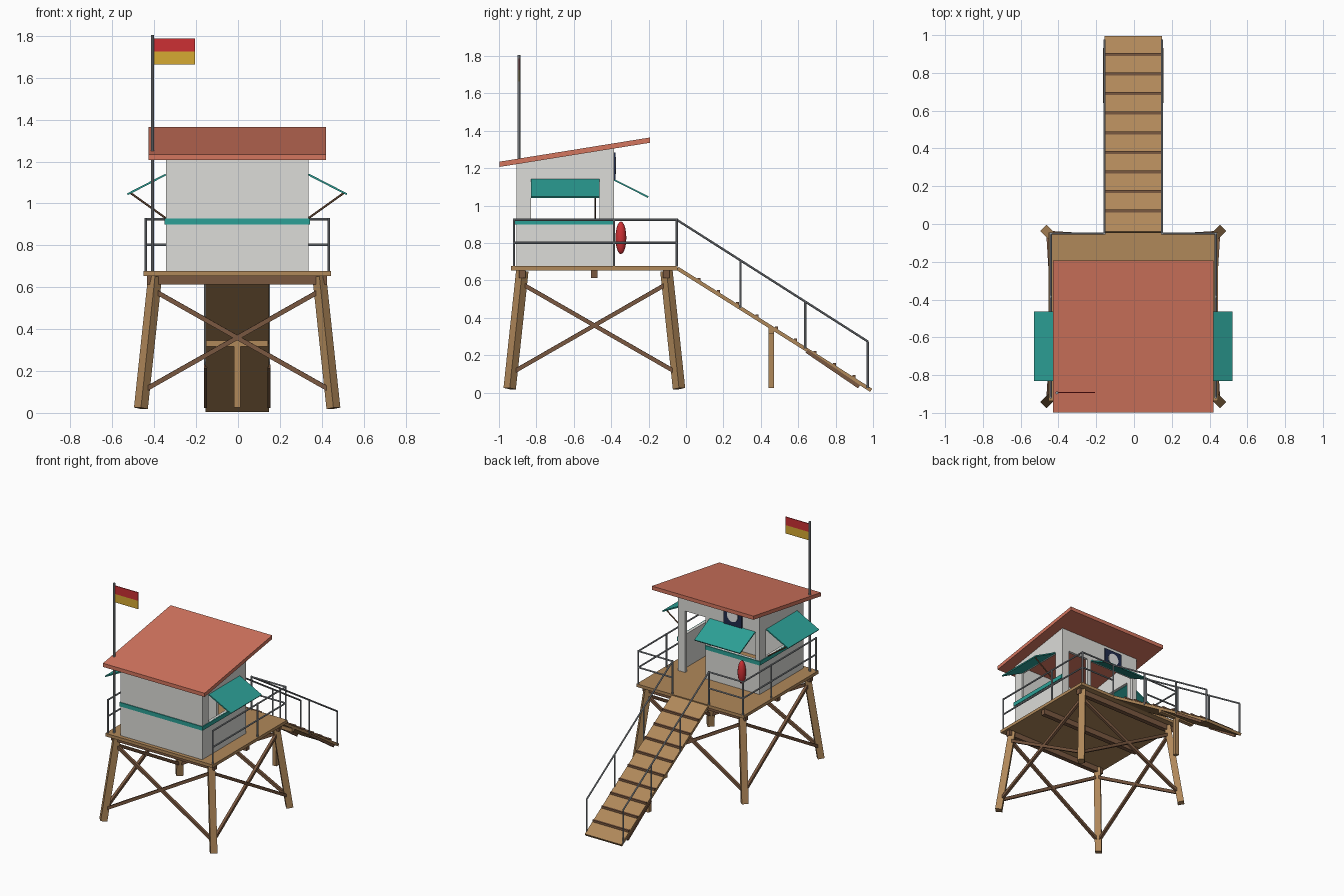
import bpy, bmesh, math
from mathutils import Vector, Matrix

if "Cube" in bpy.data.objects:
    bpy.data.objects.remove(bpy.data.objects["Cube"])

CX = -0.004  # tower centre line

def mat(name, r, g, b):
    lin = lambda c: ((c / 255 + 0.055) / 1.055) ** 2.4 if c > 10 else c / 255 / 12.92
    m = bpy.data.materials.new(name)
    m.diffuse_color = (lin(r), lin(g), lin(b), 1)
    m.use_nodes = True
    m.node_tree.nodes["Principled BSDF"].inputs["Base Color"].default_value = m.diffuse_color
    return m

WOOD = mat("wood", 176, 136, 90)
DARK = mat("dark wood", 122, 88, 64)
WALL = mat("wall grey", 220, 220, 216)
TEAL = mat("teal", 44, 160, 150)
ROOF = mat("roof coral", 212, 118, 95)
METAL = mat("rail grey", 150, 155, 160)
RED = mat("red", 204, 48, 52)
YELLOW = mat("yellow", 214, 170, 50)
NAVY = mat("navy", 32, 44, 76)
WHITE = mat("white", 238, 238, 238)

def make(name, m, build):
    bm = bmesh.new()
    build(bm)
    bmesh.ops.recalc_face_normals(bm, faces=bm.faces)
    me = bpy.data.meshes.new(name)
    bm.to_mesh(me)
    bm.free()
    me.materials.append(m)
    ob = bpy.data.objects.new(name, me)
    bpy.context.collection.objects.link(ob)
    return ob

def box(bm, x0, x1, y0, y1, z0, z1):
    M = Matrix.Translation(((x0 + x1) / 2, (y0 + y1) / 2, (z0 + z1) / 2)) @ \
        Matrix.Diagonal((x1 - x0, y1 - y0, z1 - z0, 1))
    bmesh.ops.create_cube(bm, size=1, matrix=M)

def frame(a, b):
    a, b = Vector(a), Vector(b)
    d = (b - a).normalized()
    s = d.cross(Vector((0, 0, 1)))
    s = s.normalized() if s.length > 1e-4 else Vector((1, 0, 0))
    u = s.cross(d)
    R = Matrix((s, u, d)).transposed().to_4x4()
    return Matrix.Translation((a + b) / 2) @ R, (b - a).length

def bar(bm, a, b, w, h):
    M, L = frame(a, b)
    bmesh.ops.create_cube(bm, size=1, matrix=M @ Matrix.Diagonal((w, h, L, 1)))

def rod(bm, a, b, r, n=8):
    M, L = frame(a, b)
    bmesh.ops.create_cone(bm, cap_ends=True, segments=n, radius1=r, radius2=r, depth=L, matrix=M)

def prism(bm, x0, x1, yz):
    # extrude a side profile across x
    lo = [bm.verts.new((x0, y, z)) for y, z in yz]
    hi = [bm.verts.new((x1, y, z)) for y, z in yz]
    bm.faces.new(lo)
    bm.faces.new(hi[::-1])
    n = len(yz)
    for i in range(n):
        bm.faces.new((lo[i], lo[(i + 1) % n], hi[(i + 1) % n], hi[i]))

# platform
make("deck", WOOD, lambda bm: box(bm, CX - .448, CX + .448, -.936, -.045, .654, .677))
def joists(bm):
    for y in (-.875, -.49, -.105):
        box(bm, CX - .43, CX + .43, y - .017, y + .017, .613, .654)
make("deck_joists", DARK, joists)

# splayed legs and cross braces
def leg_pt(sx, sy, z):
    t = z / .654
    return (CX + sx * (.462 - .07 * t), -.49 + sy * (.455 - .07 * t), z)
def legs(bm):
    for sx in (-1, 1):
        for sy in (-1, 1):
            bar(bm, leg_pt(sx, sy, .022), leg_pt(sx, sy, .65), .047, .047)
make("legs", WOOD, legs)
def braces(bm):
    c = [(-1, -1), (1, -1), (1, 1), (-1, 1)]
    for i in range(4):
        p, q = c[i], c[(i + 1) % 4]
        bar(bm, leg_pt(*p, .585), leg_pt(*q, .105), .02, .022)
        bar(bm, leg_pt(*q, .585), leg_pt(*p, .105), .02, .022)
make("cross_braces", DARK, braces)

# cabin walls, tops follow the roof slope
W, Y0, Y1, T, Z0, SILL, HEAD = .341, -.907, -.385, .02, .677, .93, 1.14
roof_z = lambda y: 1.207 + (y + 1) * .16
def wall_piece(bm, x0, x1, y0, y1, z0):
    prism(bm, CX + x0, CX + x1, [(y0, z0), (y1, z0), (y1, roof_z(y1) + .003), (y0, roof_z(y0) + .003)])
WY0, WY1 = -.83, -.462          # side window
BX0, BX1 = -.305, .075          # back window
DX0, DX1 = .11, .28             # doorway
def walls(bm):
    wall_piece(bm, -W, W, Y0, Y0 + T, Z0)
    for s in (-1, 1):
        a, b = sorted((s * W, s * (W - T)))
        wall_piece(bm, a, b, Y0 + T, WY0, Z0)
        wall_piece(bm, a, b, WY1, Y1, Z0)
        wall_piece(bm, a, b, WY0, WY1, HEAD)
        box(bm, CX + a, CX + b, WY0, WY1, Z0, SILL)
    i = W - T
    wall_piece(bm, -i, BX0, Y1 - T, Y1, Z0)
    wall_piece(bm, BX1, DX0, Y1 - T, Y1, Z0)
    wall_piece(bm, DX1, i, Y1 - T, Y1, Z0)
    wall_piece(bm, BX0, BX1, Y1 - T, Y1, HEAD)
    wall_piece(bm, DX0, DX1, Y1 - T, Y1, HEAD)
    box(bm, CX + BX0, CX + BX1, Y1 - T, Y1, Z0, SILL)
make("cabin_walls", WALL, walls)

# teal band round the cabin
def band(bm):
    e, z0, z1 = .006, .899, .929
    box(bm, CX - W - e, CX + W + e, Y0 - e, Y0, z0, z1)
    for s in (-1, 1):
        a, b = sorted((s * W, s * (W + e)))
        box(bm, CX + a, CX + b, Y0, Y1, z0, z1)
    box(bm, CX - W - e, CX + DX0, Y1, Y1 + e, z0, z1)
make("wall_band", TEAL, band)

# sloping roof
make("roof", ROOF, lambda bm: prism(bm, CX - .424, CX + .424, [
    (-.998, roof_z(-1)), (-.192, roof_z(-.19)), (-.192, roof_z(-.19) + .028), (-.998, roof_z(-1) + .028)]))

# window shutters propped open
def shutters(bm):
    ym = (WY0 + WY1) / 2
    for s in (-1, 1):
        bar(bm, (CX + s * W, ym, 1.138), (CX + s * .524, ym, 1.044), WY1 - WY0, .009)
    xm = CX + (BX0 + BX1) / 2
    bar(bm, (xm, Y1, 1.138), (xm, -.202, 1.046), BX1 - BX0, .009)
make("shutters", TEAL, shutters)
def props(bm):
    for s in (-1, 1):
        rod(bm, (CX + s * W, -.485, .93), (CX + s * .512, -.485, 1.052), .005, 6)
make("shutter_props", DARK, props)

# ramp with cleats
RA, RB = Vector((CX, -.045, .664)), Vector((CX, .99, .013))
make("ramp", WOOD, lambda bm: bar(bm, RA, RB, .304, .02))
def cleats(bm):
    n = Vector((0, .651, 1.035)).normalized()
    for i in range(1, 10):
        p = RA.lerp(RB, i / 10 + .004) + n * .012
        bar(bm, p - Vector((.15, 0, 0)), p + Vector((.15, 0, 0)), .016, .016)
make("ramp_cleats", DARK, cleats)
def ramp_support(bm):
    box(bm, CX - .015, CX + .015, .44, .47, .025, .35)
    box(bm, CX - .148, CX + .148, .44, .47, .317, .345)
make("ramp_support", WOOD, ramp_support)
def stringers(bm):
    for s in (-1, 1):
        bar(bm, (CX + s * .152, .645, .222), (CX + s * .152, .925, .032), .014, .02)
make("ramp_stringers", DARK, stringers)

# railings
def rails(bm):
    r, top, mid = .006, .925, .802
    for s in (-1, 1):
        x, xi = CX + s * .437, CX + s * .152
        for z in (top, mid):
            rod(bm, (x, -.92, z), (x, -.05, z), r)
            rod(bm, (x, -.05, z), (xi, -.05, z), r)
        for px, py in ((x, -.92), (x, -.385), (x, -.05), (xi, -.05)):
            rod(bm, (px, py, .677), (px, py, top + r), r)
        # sloping handrail and its posts
        hz = lambda y: top - (y + .05) * .637
        rod(bm, (xi, -.05, top), (xi, .972, hz(.972)), r)
        for y in (.292, .637, .972):
            rod(bm, (xi, y, .664 - (y + .045) * .629), (xi, y, hz(y)), r)
make("railings", METAL, rails)

# flag and pole
make("flag_pole", METAL, lambda bm: rod(bm, (-.408, -.894, .677), (-.408, -.894, 1.805), .008))
make("flag_upper", RED, lambda bm: box(bm, -.402, -.206, -.896, -.89, 1.726, 1.788))
make("flag_lower", YELLOW, lambda bm: box(bm, -.402, -.206, -.896, -.89, 1.663, 1.726))

# sign plate and disc over the back window
SX = -.125
make("sign_plate", NAVY, lambda bm: box(bm, SX - .075, SX + .075, Y1, Y1 + .008, 1.14, 1.283))
make("sign_disc", WHITE, lambda bm: rod(bm, (SX, Y1 + .006, 1.215), (SX, Y1 + .012, 1.215), .045, 20))

# rescue float on the back wall
def rescue_float(bm):
    bmesh.ops.create_uvsphere(bm, u_segments=12, v_segments=10, radius=1, matrix=
        Matrix.Translation((-.222, -.348, .828)) @ Matrix.Diagonal((.029, .029, .087, 1)))
ob = make("rescue_float", RED, rescue_float)
for p in ob.data.polygons:
    p.use_smooth = True
